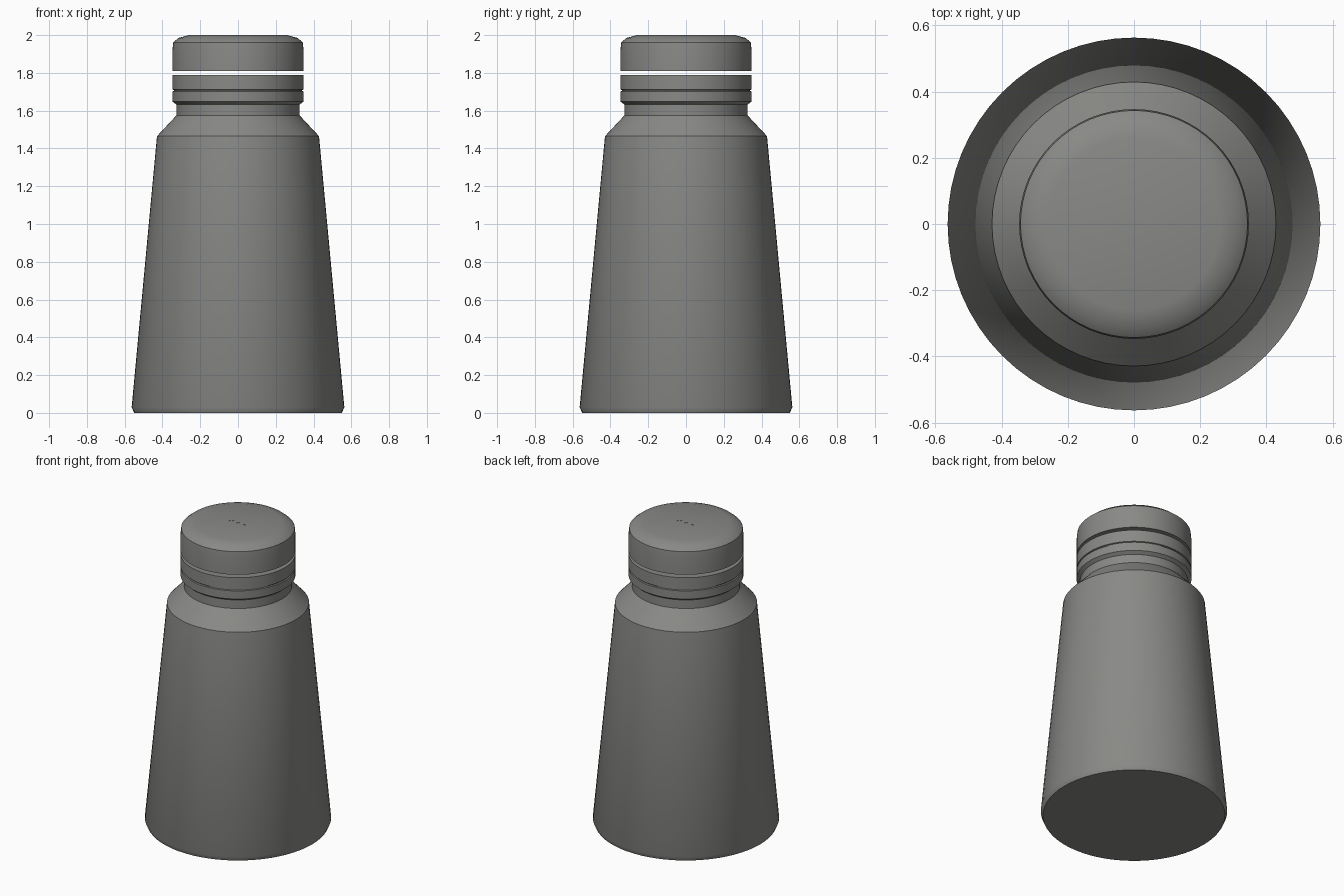
import bpy, bmesh, math

if "Cube" in bpy.data.objects:
    bpy.data.objects.remove(bpy.data.objects["Cube"])

SIDES = 64
grey = bpy.data.materials.new("warm_grey")
grey.diffuse_color = (0.25, 0.25, 0.24, 1)
grey.use_nodes = True
grey.node_tree.nodes["Principled BSDF"].inputs["Base Color"].default_value = grey.diffuse_color


def lathe(name, profile, x=0.0, sides=SIDES):
    """Revolve (radius, z) points around z, closing both ends with flat caps."""
    bm = bmesh.new()
    rings = []
    for r, z in profile:
        rings.append([bm.verts.new((x + r * math.cos(2 * math.pi * i / sides),
                                    r * math.sin(2 * math.pi * i / sides), z))
                      for i in range(sides)])
    for a, b in zip(rings, rings[1:]):
        for i in range(sides):
            j = (i + 1) % sides
            bm.faces.new((a[i], a[j], b[j], b[i]))
    bm.faces.new(rings[0][::-1])
    bm.faces.new(rings[-1])
    mesh = bpy.data.meshes.new(name)
    bm.to_mesh(mesh)
    bm.free()
    obj = bpy.data.objects.new(name, mesh)
    bpy.context.collection.objects.link(obj)
    mesh.materials.append(grey)
    bpy.ops.object.select_all(action='DESELECT')
    obj.select_set(True)
    bpy.context.view_layer.objects.active = obj
    bpy.ops.object.shade_smooth_by_angle(angle=math.radians(30))
    return obj


# tapered body with shoulder and neck
lathe("body", [(0.55, 0), (0.563, 0.03), (0.429, 1.465), (0.326, 1.575), (0.326, 1.64)])

# grooved collar around the neck
lathe("collar", [(0.326, 1.632), (0.347, 1.648), (0.347, 1.702), (0.34, 1.705),
                 (0.34, 1.709), (0.347, 1.712), (0.347, 1.79)])

# separate cap floating above a thin gap
lathe("cap", [(0.347, 1.81), (0.347, 1.92), (0.343, 1.962), (0.315, 1.985), (0.26, 2.0)])

# three shaker holes as thin discs on the cap
for i in (-1, 0, 1):
    lathe(f"shaker_hole_{i + 2}", [(0.014, 1.997), (0.014, 2.001)], x=0.048 * i, sides=16)
